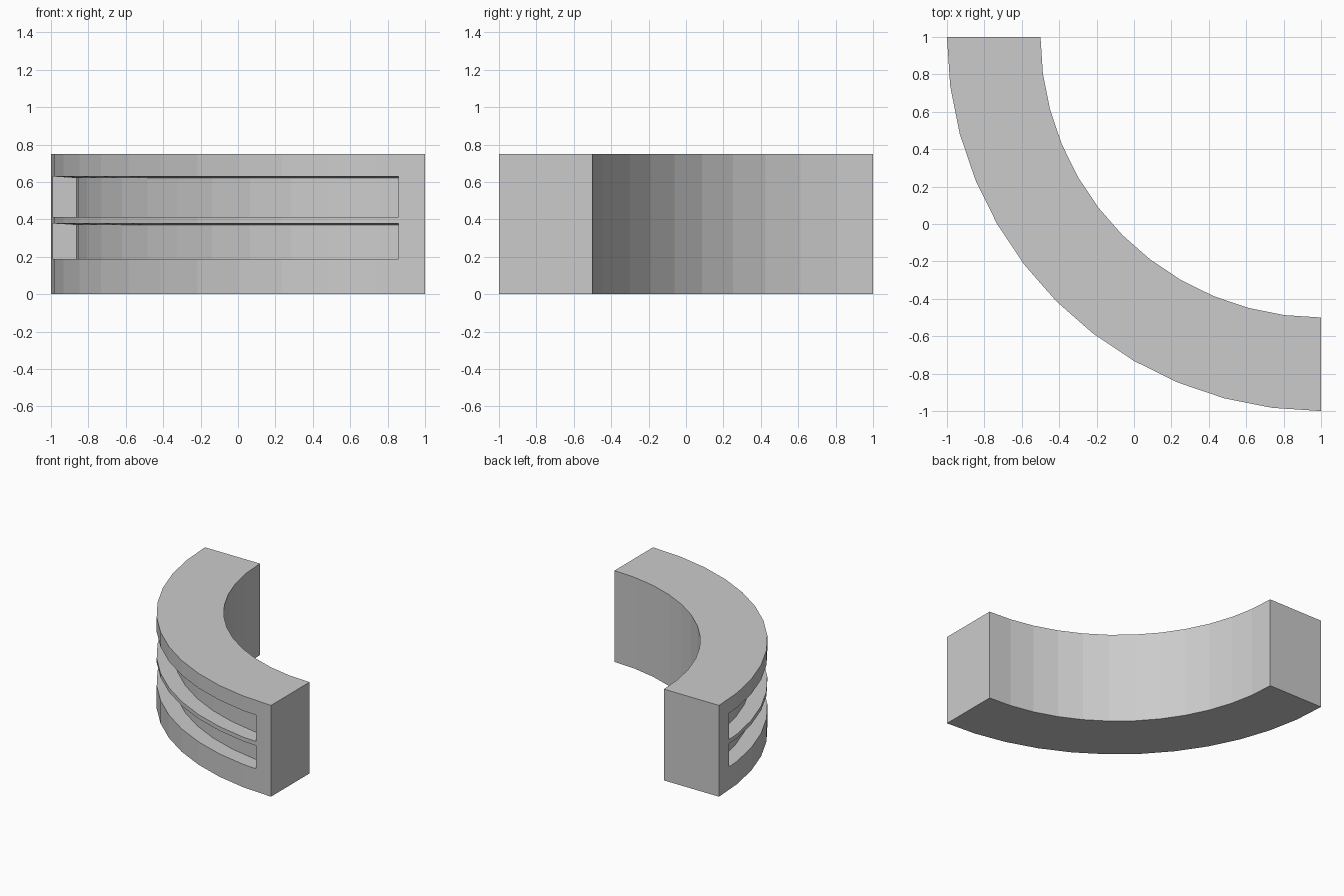
import bpy, bmesh
from math import cos, sin, radians

if "Cube" in bpy.data.objects:
    bpy.data.objects.remove(bpy.data.objects["Cube"])

STEP = 7.5          # facet angle of the quarter ring
CENTRE = (1.0, 1.0)


def arc_solid(name, profile, angles):
    """Sweep a closed (radius, z) profile around CENTRE through the angles."""
    bm = bmesh.new()
    rings = []
    for a in angles:
        # points between facet corners stay on the straight chord
        off = a % STEP
        k = cos(radians(STEP / 2)) / cos(radians(off - STEP / 2))
        rings.append([bm.verts.new((CENTRE[0] - r * k * cos(radians(a)),
                                    CENTRE[1] - r * k * sin(radians(a)), z))
                      for r, z in profile])
    n = len(profile)
    for p, q in zip(rings, rings[1:]):
        for i in range(n):
            j = (i + 1) % n
            bm.faces.new((p[i], p[j], q[j], q[i]))
    bm.faces.new(rings[0])
    bm.faces.new(rings[-1])
    bmesh.ops.recalc_face_normals(bm, faces=bm.faces[:])
    me = bpy.data.meshes.new(name)
    bm.to_mesh(me)
    bm.free()
    ob = bpy.data.objects.new(name, me)
    bpy.context.collection.objects.link(ob)
    return ob


# Quarter-ring block
corners = [i * STEP for i in range(13)]
block = arc_solid("curved_block",
                  [(1.5, 0), (2, 0), (2, 0.75), (1.5, 0.75)], corners)

# Two long slots in the outer face, ceilings tilted very slightly
slot_angles = [4.1] + corners[1:-1] + [85.9]
for i, (z0, z1) in enumerate([(0.188, 0.378), (0.412, 0.629)]):
    cutter = arc_solid(f"slot_cutter_{i + 1}",
                       [(1.872, z0), (2.2, z0), (2.2, z1 + 0.012), (1.872, z1 - 0.008)],
                       slot_angles)
    mod = block.modifiers.new("slot", 'BOOLEAN')
    mod.operation = 'DIFFERENCE'
    mod.solver = 'EXACT'
    mod.object = cutter
    bpy.context.view_layer.objects.active = block
    bpy.ops.object.modifier_apply(modifier=mod.name)
    bpy.data.objects.remove(cutter)
